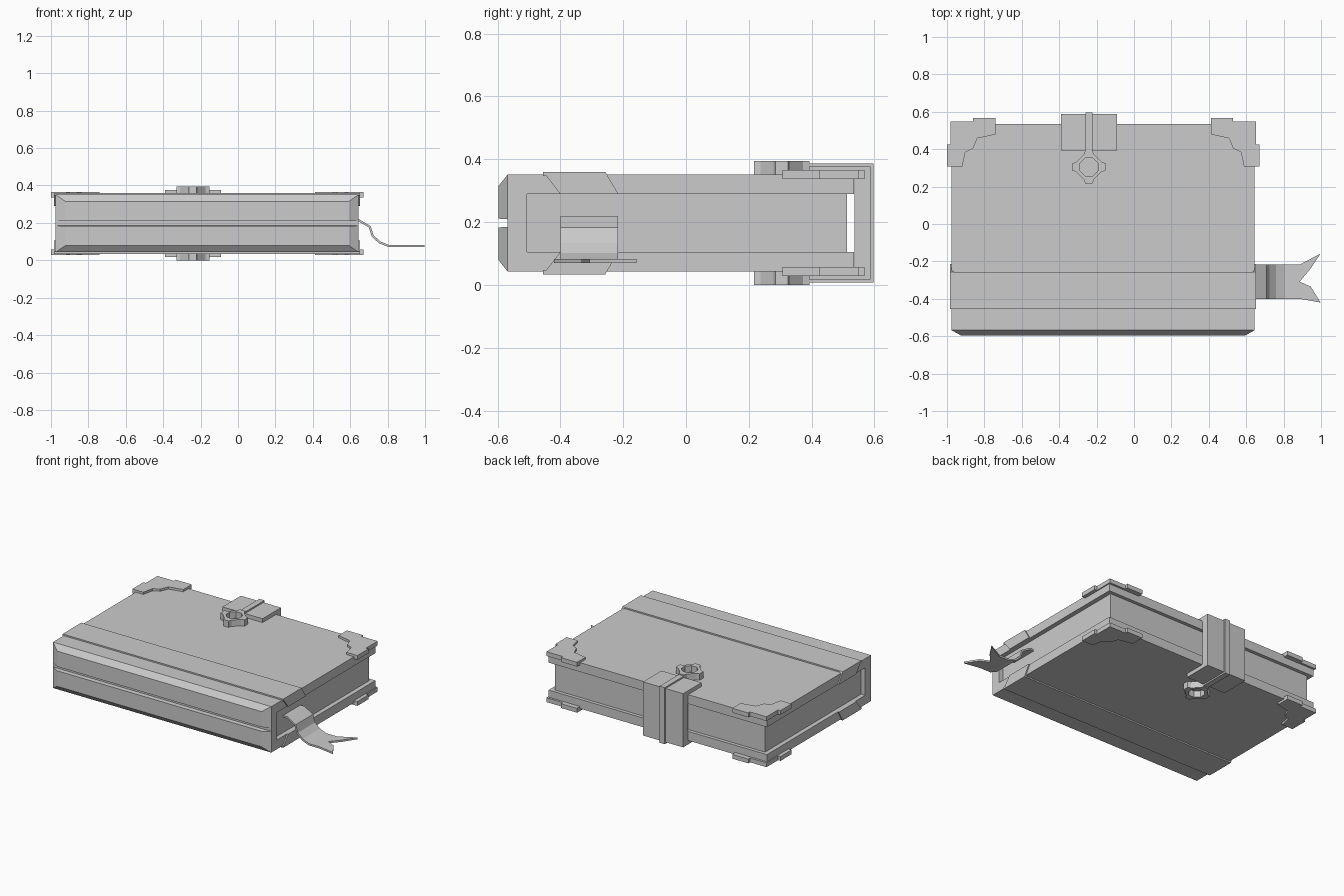
import bpy, bmesh, math
from mathutils import Vector

cube = bpy.data.objects.get("Cube")
if cube:
    bpy.data.objects.remove(cube)

MID = 0.197            # mid-height of the book
X0, X1 = -0.975, 0.645 # cover ends
CX = (X0 + X1) / 2

grey = bpy.data.materials.new("plain grey")
grey.use_nodes = True
grey.diffuse_color = (0.6, 0.6, 0.6, 1)
grey.node_tree.nodes["Principled BSDF"].inputs["Base Color"].default_value = (0.6, 0.6, 0.6, 1)


def finish(name, bm):
    bmesh.ops.recalc_face_normals(bm, faces=bm.faces)
    mesh = bpy.data.meshes.new(name)
    bm.to_mesh(mesh)
    bm.free()
    mesh.materials.append(grey)
    obj = bpy.data.objects.new(name, mesh)
    bpy.context.collection.objects.link(obj)
    return obj


def prism(name, points, offset):
    """Extrude a closed outline of 3D points along an offset."""
    bm = bmesh.new()
    face = bm.faces.new([bm.verts.new(p) for p in points])
    new = bmesh.ops.extrude_face_region(bm, geom=[face])["geom"]
    bmesh.ops.translate(bm, verts=[v for v in new if isinstance(v, bmesh.types.BMVert)], vec=offset)
    return finish(name, bm)


def box(name, lo, hi):
    pts = [(lo[0], lo[1], lo[2]), (hi[0], lo[1], lo[2]), (hi[0], hi[1], lo[2]), (lo[0], hi[1], lo[2])]
    return prism(name, pts, (0, 0, hi[2] - lo[2]))


def channel(name, x0, x1, open_y, web_in, web_out, inner, outer):
    """C-shaped section in y and z, extruded along x."""
    half = [(open_y, inner), (open_y, outer), (web_out, outer)]
    back = [(web_out, -outer), (open_y, -outer), (open_y, -inner), (web_in, -inner), (web_in, inner)]
    return prism(name, [(x0, y, MID + z) for y, z in half + back], (x1 - x0, 0, 0))


def mirror(obj, axis, centre):
    """Mirrored copy baked into the mesh of the same part."""
    bm = bmesh.new()
    bm.from_mesh(obj.data)
    dup = bmesh.ops.duplicate(bm, geom=bm.verts[:] + bm.edges[:] + bm.faces[:])["geom"]
    for v in dup:
        if isinstance(v, bmesh.types.BMVert):
            v.co[axis] = 2 * centre - v.co[axis]
    bmesh.ops.reverse_faces(bm, faces=[f for f in dup if isinstance(f, bmesh.types.BMFace)])
    bm.to_mesh(obj.data)
    bm.free()


# Cover boards with the spine, and the page block
channel("cover", X0, X1, 0.535, -0.507, -0.568, 0.092, 0.154)
box("pages", (X0 + 0.03, -0.52, MID - 0.095), (X1 - 0.03, 0.512, MID + 0.095))

# Two bevelled pads on the spine with a groove between
bm = bmesh.new()
rings = []
for y, inset, low, high in ((-0.568, 0, 0.012, 0.154), (-0.597, 0.052, 0.014, 0.118)):
    rings.append([bm.verts.new((x, y, MID + z)) for x, z in
                  ((X0 + inset, low), (X1 - inset, low), (X1 - inset, high), (X0 + inset, high))])
for ring in rings:
    bm.faces.new(ring)
for i in range(4):
    j = (i + 1) % 4
    bm.faces.new((rings[0][i], rings[0][j], rings[1][j], rings[1][i]))
mirror(finish("spine_pads", bm), 2, MID)

# Cover bands with slanted flaps over the board ends
band = box("cover_bands", (X0 - 0.008, -0.455, MID + 0.15), (X1 + 0.008, -0.257, MID + 0.163))
mirror(band, 2, MID)
flap = prism("band_flaps", [(X1 - 0.01, y, MID + z) for y, z in
             ((-0.455, 0.163), (-0.257, 0.163), (-0.215, 0.092), (-0.40, 0.092))], (0.018, 0, 0))
mirror(flap, 0, CX)
mirror(flap, 2, MID)

# Stepped corner guards
guard = [(-0.982, 0.549), (-0.86, 0.549), (-0.86, 0.568), (-0.741, 0.568), (-0.741, 0.479),
         (-0.838, 0.458), (-0.86, 0.404), (-0.902, 0.383), (-0.918, 0.308), (-1.0, 0.308),
         (-1.0, 0.426), (-0.982, 0.426)]
corners = prism("corner_guards", [(x, y, MID + 0.14) for x, y in guard], (0, 0, 0.029))
mirror(corners, 0, CX)
mirror(corners, 2, MID)

# Wide clasp strap and the narrow strip over it
channel("clasp_strap", -0.39, -0.092, 0.392, 0.537, 0.587, 0.15, 0.18)
channel("clasp_strip", -0.26, -0.222, 0.37, 0.56, 0.597, 0.165, 0.19)

# Clasp rings: octagonal hole with four tabs around the rim
bm = bmesh.new()
outer, inner = [], []
for k in range(4):
    a = k * math.pi / 2
    for x, y in ((0.088, -0.02), (0.088, 0.02), (0.068, 0.026), (0.026, 0.068)):
        outer.append(Vector((x * math.cos(a) - y * math.sin(a), x * math.sin(a) + y * math.cos(a), 0)))
for p in outer:
    # Hole corners lie on the diagonals between tabs
    step = math.pi / 4
    ang = (math.floor(math.atan2(p.y, p.x) / step) + 0.5) * step
    inner.append(Vector((math.cos(ang), math.sin(ang), 0)) * 0.052)
centre = Vector((-0.241, 0.305, 0))
layers = []
for z in (MID + 0.15, MID + 0.197):
    for loop in (outer, inner):
        layers.append([bm.verts.new(centre + p + Vector((0, 0, z))) for p in loop])
ob, ib, ot, it = layers
for i in range(len(outer)):
    j = (i + 1) % len(outer)
    for a, b in ((ob, ib), (ot, it), (ob, ot), (ib, it)):
        bm.faces.new((a[i], a[j], b[j], b[i]))
bmesh.ops.remove_doubles(bm, verts=bm.verts, dist=0.0005)
mirror(finish("clasp_rings", bm), 2, MID)

# Ribbon bookmark: bent strip and a swallowtail end
path = [(0.58, 0.214), (0.645, 0.214), (0.704, 0.179), (0.72, 0.13), (0.757, 0.096), (0.806, 0.076), (0.886, 0.076)]
bm = bmesh.new()
rows = [[bm.verts.new((x, y, z)) for y in (-0.40, -0.308, -0.217)] for x, z in path]
for a, b in zip(rows, rows[1:]):
    for i in range(2):
        bm.faces.new((a[i], a[i + 1], b[i + 1], b[i]))
right, notch, left = rows[-1]
for side, mid, tip in ((right, (0.945, -0.335), (0.998, -0.42)), (left, (0.94, -0.244), (0.998, -0.158))):
    bm.faces.new([notch, bm.verts.new((*mid, 0.076)), bm.verts.new((*tip, 0.076)), side])
ribbon = finish("ribbon_bookmark", bm)
solid = ribbon.modifiers.new("thickness", 'SOLIDIFY')
solid.thickness = 0.012
solid.offset = 0
